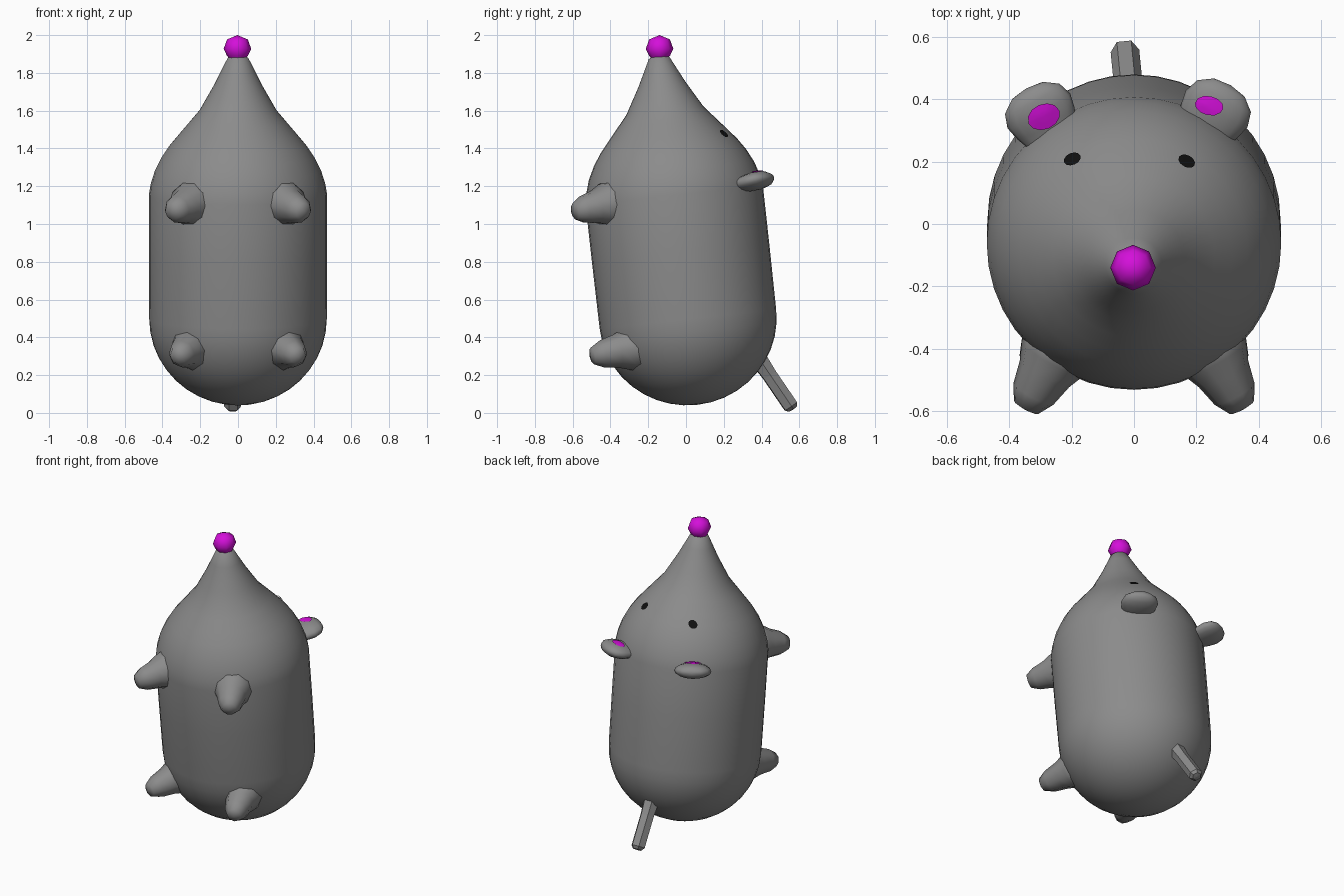
import bpy, bmesh, math
from mathutils import Matrix, Vector
from mathutils.bvhtree import BVHTree

if "Cube" in bpy.data.objects:
    bpy.data.objects.remove(bpy.data.objects["Cube"])


def material(name, color):
    m = bpy.data.materials.new(name)
    m.diffuse_color = (*color, 1)
    m.use_nodes = True
    m.node_tree.nodes["Principled BSDF"].inputs["Base Color"].default_value = m.diffuse_color
    return m


GREY = material("grey", (0.26, 0.26, 0.26))
PINK = material("magenta", (0.66, 0.005, 0.7))
BLACK = material("black", (0.005, 0.005, 0.005))


def finish(name, bm, mat, smooth=True):
    bmesh.ops.recalc_face_normals(bm, faces=bm.faces)
    for f in bm.faces:
        f.smooth = smooth
    me = bpy.data.meshes.new(name)
    bm.to_mesh(me)
    bm.free()
    me.materials.append(mat)
    ob = bpy.data.objects.new(name, me)
    bpy.context.collection.objects.link(ob)
    return ob


def lathe(name, profile, segs, matrix, mat, smooth=True):
    """Revolve (radius, height) points about local z; radius 0 makes a pole."""
    bm = bmesh.new()
    rings = []
    for r, z in profile:
        n = 1 if r == 0 else segs
        rings.append([bm.verts.new(matrix @ Vector((r * math.cos(2 * math.pi * i / segs),
                                                    r * math.sin(2 * math.pi * i / segs), z)))
                      for i in range(n)])
    for a, b in zip(rings, rings[1:]):
        for i in range(segs):
            j = (i + 1) % segs
            if len(a) == 1:
                bm.faces.new((a[0], b[j], b[i]))
            elif len(b) == 1:
                bm.faces.new((a[i], a[j], b[0]))
            else:
                bm.faces.new((a[i], a[j], b[j], b[i]))
    return finish(name, bm, mat, smooth)


def limb(name, a, b, profile, segs, flat=1.0, smooth=True):
    """Lathe from point a to point b; profile heights run 0..1, flat squashes it vertically."""
    a, b = Vector(a), Vector(b)
    d = b - a
    m = (Matrix.Translation(a) @ d.to_track_quat('Z', 'Y').to_matrix().to_4x4()
         @ Matrix.Diagonal((1, flat, 1, 1)))
    return lathe(name, [(r, t * d.length) for r, t in profile], segs, m, GREY, smooth)


def patch(name, target, x, y, rx, ry, turn, mat):
    """Flat spot projected from above onto the target surface."""
    me = target.data
    tree = BVHTree.FromPolygons([v.co for v in me.vertices], [tuple(p.vertices) for p in me.polygons])

    def drop(px, py):
        loc, nor, _, _ = tree.ray_cast(Vector((px, py, 3)), Vector((0, 0, -1)))
        return loc + nor * 0.006

    bm = bmesh.new()
    c = bm.verts.new(drop(x, y))
    rings = []
    for s in (0.5, 1.0):
        ring = []
        for i in range(12):
            t = 2 * math.pi * i / 12
            u, v = s * rx * math.cos(t), s * ry * math.sin(t)
            ring.append(bm.verts.new(drop(x + u * math.cos(turn) - v * math.sin(turn),
                                          y + u * math.sin(turn) + v * math.cos(turn))))
        rings.append(ring)
    for i in range(12):
        j = (i + 1) % 12
        bm.faces.new((c, rings[0][i], rings[0][j]))
        bm.faces.new((rings[0][i], rings[1][i], rings[1][j], rings[0][j]))
    return finish(name, bm, mat)


# Body: capsule with a long tapering snout, leaning to the front
body_profile = [(0.47 * math.sin(k * math.pi / 20), 0.5 - 0.457 * math.cos(k * math.pi / 20))
                for k in range(0, 11)]
body_profile += [(0.472, 0.85), (0.472, 1.16), (0.462, 1.22), (0.44, 1.29), (0.405, 1.36),
                 (0.365, 1.42), (0.315, 1.48), (0.26, 1.545), (0.205, 1.61), (0.165, 1.68),
                 (0.125, 1.75), (0.09, 1.82), (0.055, 1.89), (0, 1.92)]
lean = Matrix.Translation((0, 0.065, 0)) @ Matrix.Rotation(0.11, 4, 'X')
body = lathe("body", body_profile, 40, lean, GREY)

# Nose ball
lathe("nose", [(0.03, -0.075), (0.055, -0.045), (0.073, -0.008), (0.055, 0.042), (0, 0.065)], 8,
      Matrix.Translation((-0.003, -0.14, 1.935)), PINK)

# Ears with inner patches
ear_shape = [(0, 0), (0.09, 0.02), (0.085, 0.3), (0.105, 0.5), (0.115, 0.68),
             (0.1, 0.85), (0.06, 0.96), (0, 1)]
ear_l = limb("left_ear", (-0.22, 0.21, 1.18), (-0.345, 0.435, 1.25), ear_shape, 16, 0.42)
ear_r = limb("right_ear", (0.17, 0.21, 1.18), (0.31, 0.445, 1.25), ear_shape, 16, 0.42)
patch("left_inner_ear", ear_l, -0.29, 0.345, 0.052, 0.04, 0.4, PINK)
patch("right_inner_ear", ear_r, 0.242, 0.38, 0.045, 0.03, -0.2, PINK)

# Eyes
patch("left_eye", body, -0.195, 0.205, 0.028, 0.019, 0.4, BLACK)
patch("right_eye", body, 0.167, 0.198, 0.028, 0.019, -0.5, BLACK)

# Paws and feet: blunt stubs flaring into the body
stub = [(0, 0), (0.14, 0.02), (0.115, 0.35), (0.09, 0.55), (0.073, 0.8), (0.045, 0.97), (0, 1)]
for side, s in (("left", -1), ("right", 1)):
    limb(side + "_paw", (s * 0.21, -0.34, 1.12), (s * 0.35, -0.595, 1.065), stub, 10)
    limb(side + "_foot", (s * 0.21, -0.2, 0.36), (s * 0.32, -0.505, 0.3), stub, 8)

# Tail
limb("tail", (-0.01, 0.36, 0.32), (-0.03, 0.565, 0.02),
     [(0, 0), (0.056, 0.01), (0.046, 0.4), (0.046, 0.95), (0.03, 1), (0, 1.01)], 6, 0.95, False)
